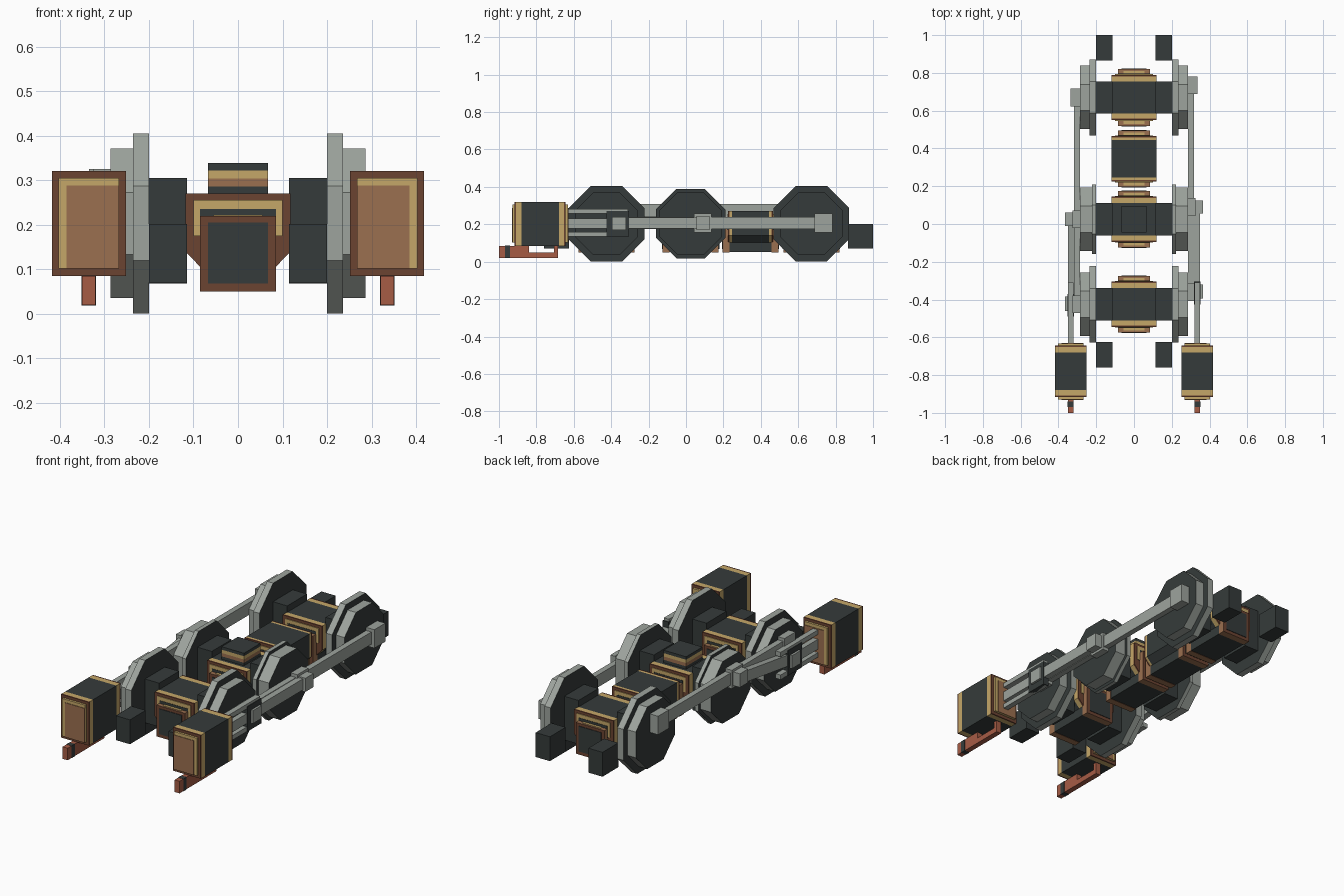
import bpy, bmesh, math
from mathutils import Vector

cube = bpy.data.objects.get("Cube")
if cube:
    bpy.data.objects.remove(cube, do_unlink=True)


def material(name, rgb):
    m = bpy.data.materials.new(name)
    m.use_nodes = True
    col = (*rgb, 1)
    m.diffuse_color = col
    bsdf = m.node_tree.nodes["Principled BSDF"]
    bsdf.inputs["Base Color"].default_value = col
    bsdf.inputs["Roughness"].default_value = 0.8
    return m


DARK = material("dark iron", (0.036, 0.044, 0.043))
STEEL = material("light steel", (0.34, 0.37, 0.34))
BROWN = material("dark copper", (0.147, 0.056, 0.031))
COPPER = material("copper", (0.33, 0.162, 0.08))
BRASS = material("brass", (0.56, 0.39, 0.14))
RED = material("red copper", (0.38, 0.107, 0.06))


def prism(name, pts, axis, a, b, side, cap=None):
    """Extrude a 2D outline along x (outline in y, z) or y (outline in x, z)."""
    def place(p, t):
        return (t, p[0], p[1]) if axis == "x" else (p[0], t, p[1])
    bm = bmesh.new()
    lo = [bm.verts.new(place(p, a)) for p in pts]
    hi = [bm.verts.new(place(p, b)) for p in pts]
    for face in (bm.faces.new(lo), bm.faces.new(hi)):
        face.material_index = 1 if cap else 0
    n = len(pts)
    for i in range(n):
        j = (i + 1) % n
        bm.faces.new((lo[i], lo[j], hi[j], hi[i]))
    bmesh.ops.recalc_face_normals(bm, faces=bm.faces)
    me = bpy.data.meshes.new(name)
    bm.to_mesh(me)
    bm.free()
    me.materials.append(side)
    if cap:
        me.materials.append(cap)
    ob = bpy.data.objects.new(name, me)
    bpy.context.collection.objects.link(ob)
    return ob


def box(name, x, y, z, side, cap=None):
    pts = [(x[0], z[0]), (x[1], z[0]), (x[1], z[1]), (x[0], z[1])]
    return prism(name, pts, "y", y[0], y[1], side, cap)


def octagon(cy, cz, apothem):
    r = apothem / math.cos(math.pi / 8)
    return [(cy + r * math.cos(a), cz + r * math.sin(a))
            for a in (math.pi / 8 + k * math.pi / 4 for k in range(8))]


def bar(name, p, q, half, x, mat):
    """Rod of square section running between two points in the y-z plane."""
    p, q = Vector(p), Vector(q)
    d = (q - p).normalized()
    n = Vector((-d.y, d.x)) * half
    prism(name, [p - n, q - n, q + n, p + n], "x", x[0], x[1], mat)


AXLES = {"front": -0.425, "middle": 0.025, "rear": 0.67}
WHEEL_Z = 0.203

# Motor units down the centre line, one per axle plus one between
UNITS = {k: (y, 0.085) for k, y in AXLES.items()}
UNITS["intermediate"] = (0.345, 0.1)
for name, (cy, half) in UNITS.items():
    body = [(-0.118, 0.27), (0.118, 0.27), (0.118, 0.14),
            (0.08, 0.1), (-0.08, 0.1), (-0.118, 0.14)]
    prism(name + "_motor_body", body, "y", cy - half, cy + half, DARK)
    box(name + "_motor_base", (-0.083, 0.083), (cy - 0.12, cy + 0.12),
        (0.052, 0.22), DARK)
    for s in (-1, 1):
        tag = name + ("_front" if s < 0 else "_back")

        def span(a, b):
            return sorted((cy + s * a, cy + s * b))
        prism(tag + "_winding", body, "y", *span(half, 0.112), BRASS, COPPER)
        prism(tag + "_winding_rim", body, "y", *span(0.112, 0.12), BROWN, BROWN)
        box(tag + "_winding_band", (-0.1, 0.1), span(0.12, 0.124),
            (0.175, 0.255), BRASS)
        box(tag + "_winding_inset", (-0.085, 0.085), span(0.12, 0.126),
            (0.17, 0.235), DARK)
        box(tag + "_end_housing", (-0.085, 0.085), span(0.112, 0.15),
            (0.05, 0.22), COPPER, BROWN)
        box(tag + "_end_strip", (-0.055, 0.055), span(0.125, 0.14),
            (0.21, 0.222), BRASS)
        box(tag + "_end_plate", (-0.067, 0.067), span(0.15, 0.153),
            (0.068, 0.205), DARK)

# Pivot block above the middle axle
cy = AXLES["middle"]
for part, z, mat in (("base", (0.27, 0.286), DARK), ("copper", (0.286, 0.304), COPPER),
                     ("brass", (0.304, 0.322), BRASS), ("top", (0.322, 0.338), DARK)):
    box("pivot_" + part, (-0.067, 0.067), (cy - 0.07, cy + 0.07), z, mat)

for s in (-1, 1):
    hand = "left" if s > 0 else "right"

    def sx(a, b):
        return sorted((s * a, s * b))

    # Wheels and bearing blocks
    for name, cy in AXLES.items():
        flange, edge = (0.185, 0.222) if name == "middle" else (0.202, 0.236)
        prism(f"{hand}_{name}_flange", octagon(cy, WHEEL_Z, flange), "x",
              *sx(0.2, edge), STEEL, DARK)
        prism(f"{hand}_{name}_tread", octagon(cy, WHEEL_Z, 0.168), "x",
              *sx(edge, 0.286), STEEL, DARK)
        box(f"{hand}_{name}_bearing", sx(0.115, 0.2), (cy - 0.085, cy + 0.085),
            (0.068, 0.305), DARK)

    # Frame end blocks
    for name, y in (("front", (-0.76, -0.625)), ("rear", (0.865, 1.0))):
        box(f"{hand}_{name}_frame_block", sx(0.115, 0.2), y, (0.07, 0.202), DARK)

    # Cranks are set a quarter turn apart on the two sides
    dy, dz = (0.065, 0) if s > 0 else (0, 0.068)
    pin_z = 0.207 + dz
    cross_y = AXLES["front"] + dy
    bar(f"{hand}_coupling_rod", (cross_y - 0.04, pin_z), (AXLES["rear"] + dy + 0.03, pin_z),
        0.033, sx(0.286, 0.317), STEEL)
    for name, cy in AXLES.items():
        depth = 0.335 if name == "rear" else 0.325
        box(f"{hand}_{name}_rod_end", sx(0.286, depth),
            (cy + dy - 0.047, cy + dy + 0.047), (pin_z - 0.05, pin_z + 0.05), STEEL)
    mid_y = AXLES["middle"] + dy
    bar(f"{hand}_main_rod", (cross_y, 0.207), (mid_y + 0.03, pin_z), 0.03,
        sx(0.317, 0.35), STEEL)
    box(f"{hand}_main_rod_pin", sx(0.317, 0.365), (mid_y - 0.035, mid_y + 0.035),
        (pin_z - 0.037, pin_z + 0.037), STEEL)

    # Crosshead, piston rod and slide bars
    box(f"{hand}_crosshead", sx(0.318, 0.353), (cross_y - 0.065, cross_y + 0.055),
        (0.135, 0.27), DARK)
    box(f"{hand}_crosshead_pin", sx(0.34, 0.365), (cross_y - 0.035, cross_y + 0.04),
        (0.17, 0.24), STEEL)
    box(f"{hand}_piston_rod", sx(0.32, 0.35), (-0.635, cross_y - 0.04),
        (0.178, 0.232), STEEL)
    for name, z in (("upper", (0.258, 0.283)), ("lower", (0.135, 0.16))):
        box(f"{hand}_{name}_slide_bar", sx(0.32, 0.35), (-0.635, -0.31), z, STEEL)

    # Cylinder with banded ends
    mid = -0.78
    box(f"{hand}_cylinder", sx(0.252, 0.418), (mid - 0.1, mid + 0.1), (0.085, 0.32), DARK)
    for e in (-1, 1):
        tag = f"{hand}_cylinder_{'front' if e < 0 else 'back'}"

        def ends(a, b):
            return sorted((mid + e * a, mid + e * b))
        box(tag + "_band", sx(0.252, 0.418), ends(0.1, 0.128), (0.085, 0.32), BRASS)
        box(tag + "_rim", sx(0.252, 0.418), ends(0.128, 0.136), (0.085, 0.32), BROWN)
        box(tag + "_cover", sx(0.267, 0.403), ends(0.136, 0.148), (0.102, 0.305), BRASS)
        box(tag + "_panel", sx(0.267, 0.385), ends(0.148, 0.151), (0.102, 0.288), COPPER)

    # Drain pipe below the cylinder
    box(f"{hand}_drain_nozzle", sx(0.32, 0.35), (-1.0, -0.84), (0.02, 0.085), RED)
    box(f"{hand}_drain_collar", sx(0.319, 0.351), (-0.968, -0.94), (0.019, 0.086), DARK)
    box(f"{hand}_drain_pipe", sx(0.32, 0.35), (-0.84, -0.685), (0.02, 0.05), RED)
    box(f"{hand}_drain_riser", sx(0.32, 0.35), (-0.705, -0.685), (0.05, 0.085), RED)
